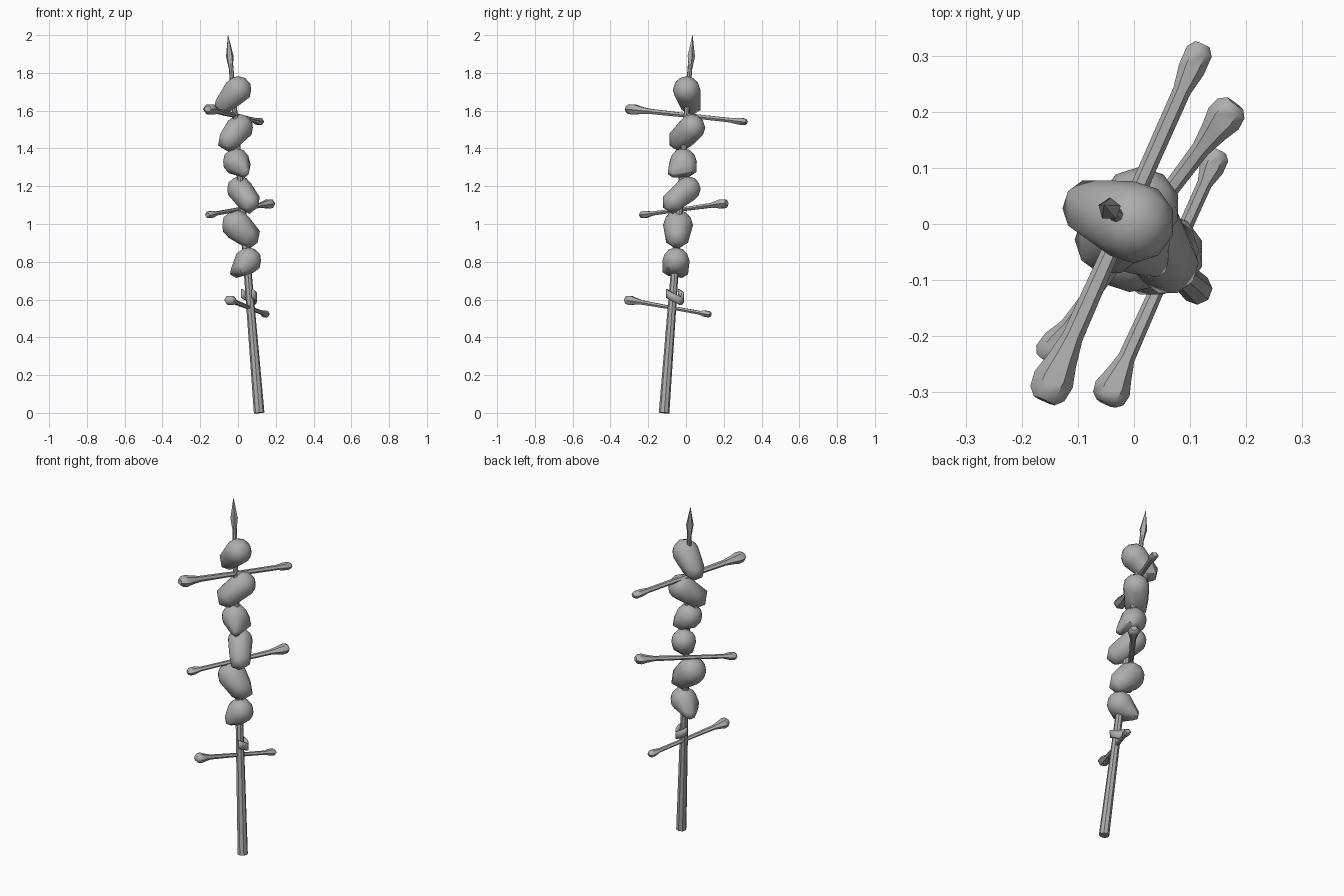
import bpy, bmesh, math
from mathutils import Vector, Matrix

cube = bpy.data.objects.get("Cube")
if cube:
    bpy.data.objects.remove(cube, do_unlink=True)

GREY = (0.42, 0.42, 0.42, 1)
mat = bpy.data.materials.new("bone grey")
mat.use_nodes = True
mat.diffuse_color = GREY
mat.node_tree.nodes["Principled BSDF"].inputs["Base Color"].default_value = GREY


def finish(name, bm, angle=40):
    bmesh.ops.recalc_face_normals(bm, faces=bm.faces)
    me = bpy.data.meshes.new(name)
    bm.to_mesh(me)
    bm.free()
    me.materials.append(mat)
    ob = bpy.data.objects.new(name, me)
    bpy.context.collection.objects.link(ob)
    bpy.ops.object.select_all(action='DESELECT')
    ob.select_set(True)
    bpy.context.view_layer.objects.active = ob
    bpy.ops.object.shade_smooth_by_angle(angle=math.radians(angle))
    return ob


def loft(name, start, end, profile, sides, flat=1.0, angle=40):
    """Rings of (distance along axis 0..1, radius) between two points."""
    start, end = Vector(start), Vector(end)
    turn = (end - start).to_track_quat('Z', 'Y')
    bm = bmesh.new()
    rings = []
    for t, r in profile:
        ring = []
        for i in range(sides):
            a = math.tau * i / sides
            p = Vector((r * math.cos(a), r * flat * math.sin(a), 0))
            ring.append(bm.verts.new(start.lerp(end, t) + turn @ p))
        rings.append(ring)
    for lo, hi in zip(rings, rings[1:]):
        for i in range(sides):
            j = (i + 1) % sides
            bm.faces.new((lo[i], lo[j], hi[j], hi[i]))
    bm.faces.new(rings[0])
    bm.faces.new(rings[-1])
    return finish(name, bm, angle)


def skull(name, balls):
    """Faceted hull around a cranium ball and its jaw balls (x, y, z, radius)."""
    bm = bmesh.new()
    for n, (x, y, z, r) in enumerate(balls):
        place = Matrix.Translation((x, y, z))
        bmesh.ops.create_icosphere(bm, subdivisions=2 if n == 0 else 1,
                                   radius=r * 1.03, matrix=place)
    hull = bmesh.ops.convex_hull(bm, input=bm.verts)
    spare = [v for v in hull["geom_interior"] if isinstance(v, bmesh.types.BMVert)]
    bmesh.ops.delete(bm, geom=spare, context='VERTS')
    finish(name, bm, 45)


def bone(name, start, end, big, small, shaft):
    loft(name, start, end,
         [(0, big * .55), (.02, big * .9), (.06, big), (.11, big * .75), (.18, shaft * 1.1),
          (.5, shaft * .9), (.87, shaft * .95), (.93, small), (.98, small), (1, small * .6)],
         6, 0.85, 50)


# Leaning pole and its spearhead
loft("pole", (.112, -.116, 0), (-.04, .024, 1.87), [(0, .028), (.38, .021), (1, .012)], 8)
loft("spearhead", (-.038, .022, 1.82), (-.053, .034, 2), [(0, .011), (.38, .021), (1, .001)], 5, 1, 30)

# Stack of skulls, top to bottom
skull("skull_top", [(.0, .003, 1.71, .071), (-.075, .028, 1.63, .057)])
skull("skull_second", [(.01, .03, 1.51, .07), (-.043, -.028, 1.447, .068)])
skull("skull_third", [(-.01, -.015, 1.33, .07), (.025, .015, 1.295, .045),
                      (.035, -.07, 1.275, .028)])
skull("skull_fourth", [(.008, .01, 1.185, .066), (.06, -.07, 1.115, .06)])
skull("skull_fifth", [(-.008, -.042, .995, .077), (.055, -.047, .932, .066)])
skull("skull_bottom", [(.053, -.053, .805, .07), (-.01, -.02, .75, .035),
                       (.02, -.095, .762, .035)])

# Crossed long bones
bone("bone_upper", (-.16, -.315, 1.61), (.122, .32, 1.54), .037, .024, .017)
bone("bone_middle", (.18, .215, 1.11), (-.162, -.24, 1.047), .033, .024, .015)
bone("bone_lower", (-.05, -.32, .6), (.152, .13, .52), .033, .022, .014)

# Loose jawbone hung round the back of the pole
bm = bmesh.new()
rows = []
STEPS = 8
for i in range(STEPS + 1):
    a = math.radians(-60 + 210 * i / STEPS)
    side = abs(2 * i / STEPS - 1)
    base = Vector((.055 + .04 * math.cos(a), -.062 + .046 * math.sin(a), .57 + .04 * side))
    rows.append([bm.verts.new(base), bm.verts.new(base + Vector((0, 0, .045)))])
for p, q in zip(rows, rows[1:]):
    bm.faces.new((p[0], q[0], q[1], p[1]))
jaw = finish("loose_jawbone", bm)
thick = jaw.modifiers.new("thickness", 'SOLIDIFY')
thick.thickness = .012
thick.offset = 0
